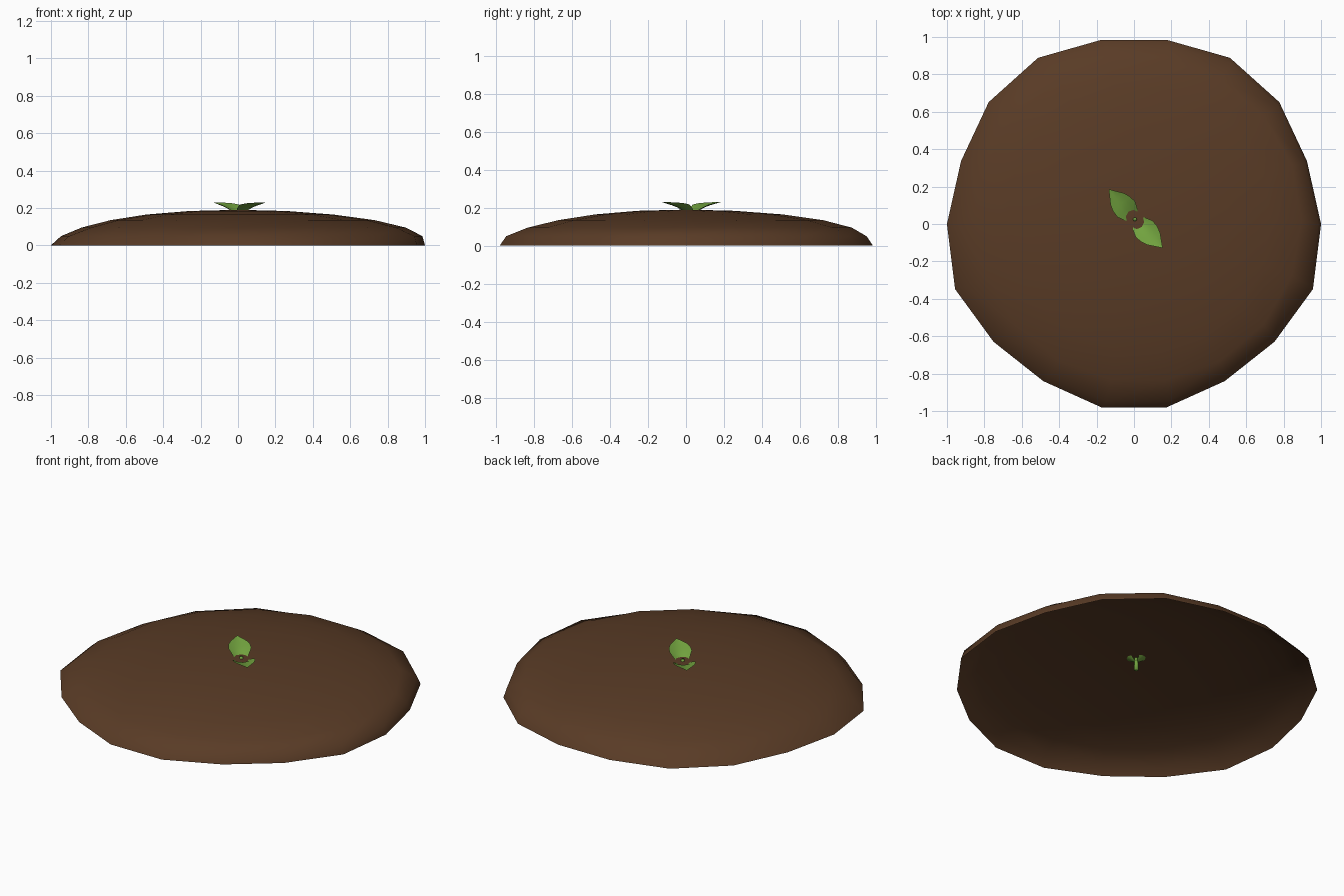
import bpy, bmesh
from math import sin, cos, radians
from mathutils import Vector

cube = bpy.data.objects.get("Cube")
if cube:
    bpy.data.objects.remove(cube)


def make_material(name, rgb):
    mat = bpy.data.materials.new(name)
    mat.use_nodes = True
    colour = (*rgb, 1)
    mat.diffuse_color = colour
    bsdf = mat.node_tree.nodes["Principled BSDF"]
    bsdf.inputs["Base Color"].default_value = colour
    bsdf.inputs["Roughness"].default_value = 0.9
    return mat


def finish(bm, name, mat):
    mesh = bpy.data.meshes.new(name)
    bm.to_mesh(mesh)
    bm.free()
    mesh.materials.append(mat)
    for face in mesh.polygons:
        face.use_smooth = True
    obj = bpy.data.objects.new(name, mesh)
    bpy.context.collection.objects.link(obj)
    return obj


soil = make_material("soil brown", (0.1, 0.044, 0.019))
green = make_material("leaf green", (0.17, 0.37, 0.05))

# Soil mound: open-bottomed flattened dome, slightly uneven
SEGMENTS, HEIGHT = 18, 0.19
ring_shift = [(0, 0), (0.02, 0), (0.03, 0.02), (0.025, 0.025), (0.01, 0.015), (0, 0)]
# radius factors by angle away from the x axis, for the back and front halves
back = [1, 0.984, 1.014, 1.026, 1]
front = [1, 1.018, 0.98, 0.97, 0.996]

bm = bmesh.new()
rings = []
for level, (dx, dy) in enumerate(ring_shift):
    lift = radians(15 * level)
    ring = []
    for i in range(SEGMENTS):
        a = radians(i * 360 / SEGMENTS)
        k = i % 9
        factor = (back if i < 9 else front)[min(k, 9 - k)]
        r = cos(lift) * (factor if level < 2 else 1)
        ring.append(bm.verts.new((r * cos(a) + dx, r * sin(a) + dy, HEIGHT * sin(lift))))
    rings.append(ring)
top = bm.verts.new((0, 0, HEIGHT))
for i in range(SEGMENTS):
    j = (i + 1) % SEGMENTS
    for low, high in zip(rings, rings[1:]):
        bm.faces.new((low[i], low[j], high[j], high[i]))
    bm.faces.new((rings[-1][i], rings[-1][j], top))
finish(bm, "soil_mound", soil)

# Sprout stem: short rod set into the top of the mound
CENTRE = Vector((0.005, 0.025, 0))
bm = bmesh.new()
bmesh.ops.create_cone(bm, cap_ends=True, segments=8, radius1=0.013, radius2=0.01, depth=0.085)
bmesh.ops.translate(bm, verts=bm.verts, vec=CENTRE + Vector((0, 0, 0.157)))
stem = finish(bm, "sprout_stem", green)

# Leaves: cupped blades, as (distance, half width, midrib height, edge height)
blade = [
    (0.005, 0.012, 0.165, 0.168),
    (0.03, 0.045, 0.176, 0.196),
    (0.07, 0.063, 0.197, 0.217),
    (0.11, 0.06, 0.209, 0.224),
    (0.145, 0.047, 0.217, 0.227),
    (0.18, 0.023, 0.224, 0.229),
]


def make_leaf(name, angle):
    along = Vector((cos(angle), sin(angle), 0))
    side = Vector((-along.y, along.x, 0))
    bm = bmesh.new()
    rows = []
    for dist, half, mid, edge in blade:
        base = CENTRE + along * dist
        rows.append([bm.verts.new(base + side * half * s + Vector((0, 0, mid + (edge - mid) * s * s)))
                     for s in (-1, -0.5, 0, 0.5, 1)])
    tip = bm.verts.new(CENTRE + along * 0.213 + Vector((0, 0, 0.23)))
    for a, b in zip(rows, rows[1:]):
        for i in range(4):
            bm.faces.new((a[i + 1], a[i], b[i], b[i + 1]))
    for i in range(4):
        bm.faces.new((rows[-1][i + 1], rows[-1][i], tip))
    bmesh.ops.reverse_faces(bm, faces=[f for f in bm.faces if f.normal.z < 0])
    bm.normal_update()
    for f in [f for f in bm.faces if f.normal.z < 0]:
        f.normal_flip()
    finish(bm, name, green)


make_leaf("back_leaf", radians(131))
make_leaf("front_leaf", radians(-46))
